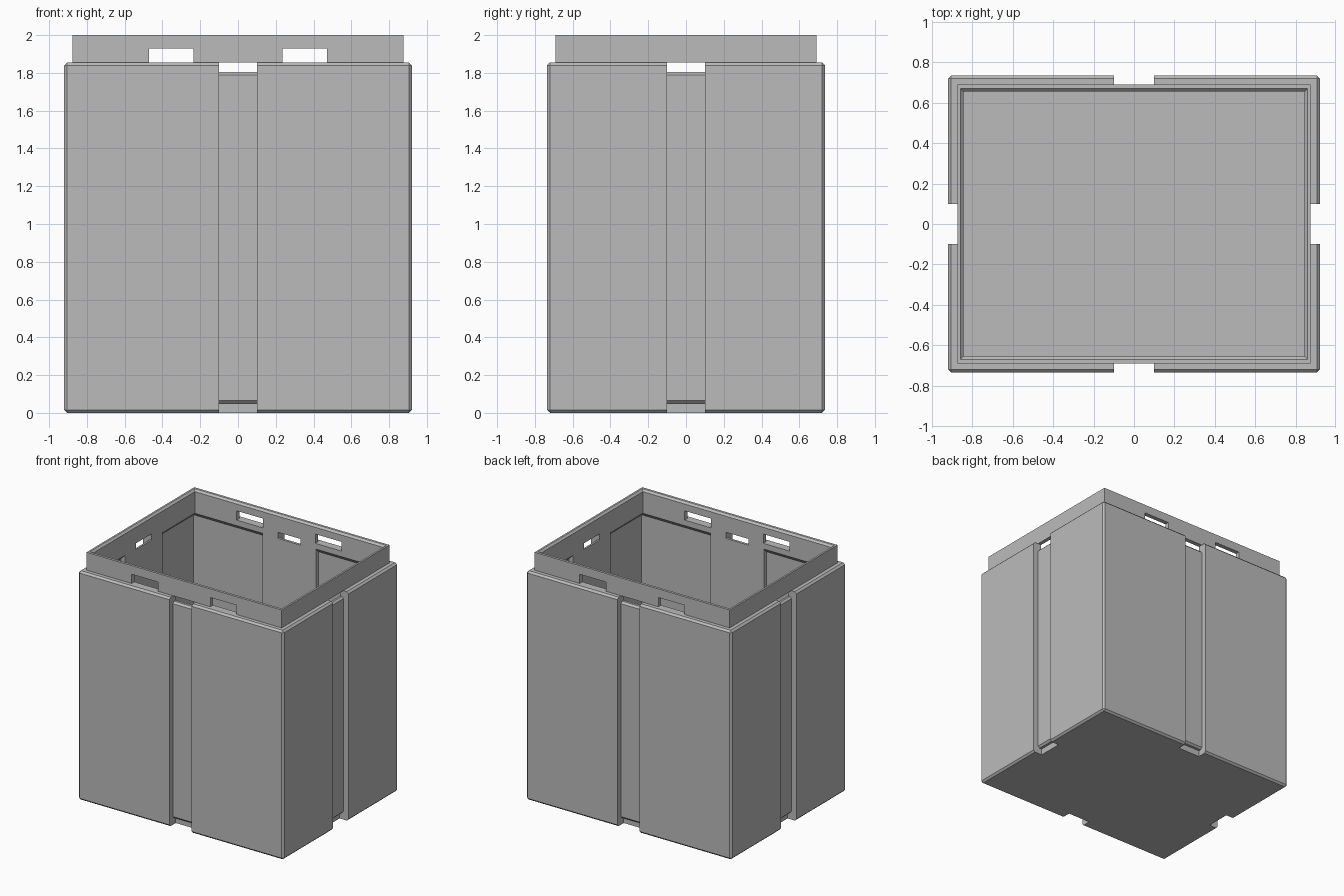
import bpy, bmesh
from math import pi
from mathutils import Matrix

old = bpy.data.objects.get("Cube")
if old:
    bpy.data.objects.remove(old, do_unlink=True)

GREY = (0.5, 0.5, 0.5, 1)
mat = bpy.data.materials.new("plain grey")
mat.use_nodes = True
mat.diffuse_color = GREY
mat.node_tree.nodes["Principled BSDF"].inputs["Base Color"].default_value = GREY


def finish(name, bm):
    bmesh.ops.recalc_face_normals(bm, faces=bm.faces[:])
    mesh = bpy.data.meshes.new(name)
    bm.to_mesh(mesh)
    bm.free()
    mesh.materials.append(mat)
    ob = bpy.data.objects.new(name, mesh)
    bpy.context.collection.objects.link(ob)
    return ob


def stack(name, *levels):
    """Closed solid through rectangles given as (x0, x1, y0, y1, z)."""
    bm = bmesh.new()
    rings = [[bm.verts.new(p) for p in ((a, c, z), (b, c, z), (b, d, z), (a, d, z))]
             for a, b, c, d, z in levels]
    bm.faces.new(rings[0])
    bm.faces.new(rings[-1])
    for low, high in zip(rings, rings[1:]):
        for i in range(4):
            j = (i + 1) % 4
            bm.faces.new((low[i], low[j], high[j], high[i]))
    return finish(name, bm)


def centred(hx, hy, z):
    return (-hx, hx, -hy, hy, z)


def groove_cutter(half_depth, angle):
    """Vertical channel that turns inward at its top and bottom."""
    profile = [(-.1, -.1), (.08, -.1), (.08, .05), (.06, .05), (.045, .065),
               (.045, 1.79), (.06, 1.805), (.14, 1.805), (.14, 1.855), (.03, 1.9),
               (-.1, 1.9)]
    bm = bmesh.new()
    face = bm.faces.new([bm.verts.new((-.1, d - half_depth, z)) for d, z in profile])
    side = bmesh.ops.extrude_face_region(bm, geom=[face])["geom"]
    moved = [g for g in side if isinstance(g, bmesh.types.BMVert)]
    bmesh.ops.translate(bm, verts=moved, vec=(.2, 0, 0))
    bm.transform(Matrix.Rotation(angle, 4, 'Z'))
    return finish("groove_cutter", bm)


def apply_modifier(ob, mod):
    bpy.context.view_layer.objects.active = ob
    bpy.ops.object.modifier_apply(modifier=mod.name)


def cut(ob, cutter):
    mod = ob.modifiers.new("cut", 'BOOLEAN')
    mod.operation = 'DIFFERENCE'
    mod.solver = 'EXACT'
    mod.object = cutter
    apply_modifier(ob, mod)
    bpy.data.objects.remove(cutter, do_unlink=True)


# Container body with narrow chamfers on its outer edges
HX, HY, TOP = .92, .735, 1.855
body = stack("container_body", centred(HX, HY, 0), centred(HX, HY, TOP))
bevel = body.modifiers.new("chamfer", 'BEVEL')
bevel.width = .015
bevel.segments = 1
apply_modifier(body, bevel)

# Main cavity
IX, IY, FLOOR = .845, .655, .08
cut(body, stack("cavity_cutter", centred(IX, IY, FLOOR), centred(IX, IY, 2.1)))

# Deeper corner pockets leave a broad pillar behind each groove
for sx in (-1, 1):
    for sy in (-1, 1):
        levels = []
        for inset, z in ((0, FLOOR), (0, 1.775), (.06, 1.835)):
            x0, x1 = sorted((sx * .24, sx * (.88 - inset)))
            y0, y1 = sorted((sy * .24, sy * (.69 - inset)))
            levels.append((x0, x1, y0, y1, z))
        cut(body, stack("pocket_cutter", *levels))

# Central groove on each of the four sides
for i in range(4):
    cut(body, groove_cutter(HX if i % 2 else HY, i * pi / 2))

# Raised rim with a chamfered inner lip
rim = stack("top_rim", centred(.875, .69, TOP), centred(.875, .69, 2))
cut(rim, stack("rim_cutter", centred(IX, IY, 1.7), centred(IX, IY, 1.985),
               centred(IX + .03, IY + .03, 2.015)))

# Latch windows through the front and back of the rim
for sx in (-1, 1):
    x0, x1 = sorted((sx * .235, sx * .47))
    cut(rim, stack("window_cutter", (x0, x1, -1, 1, 1.8), (x0, x1, -1, 1, 1.93)))
